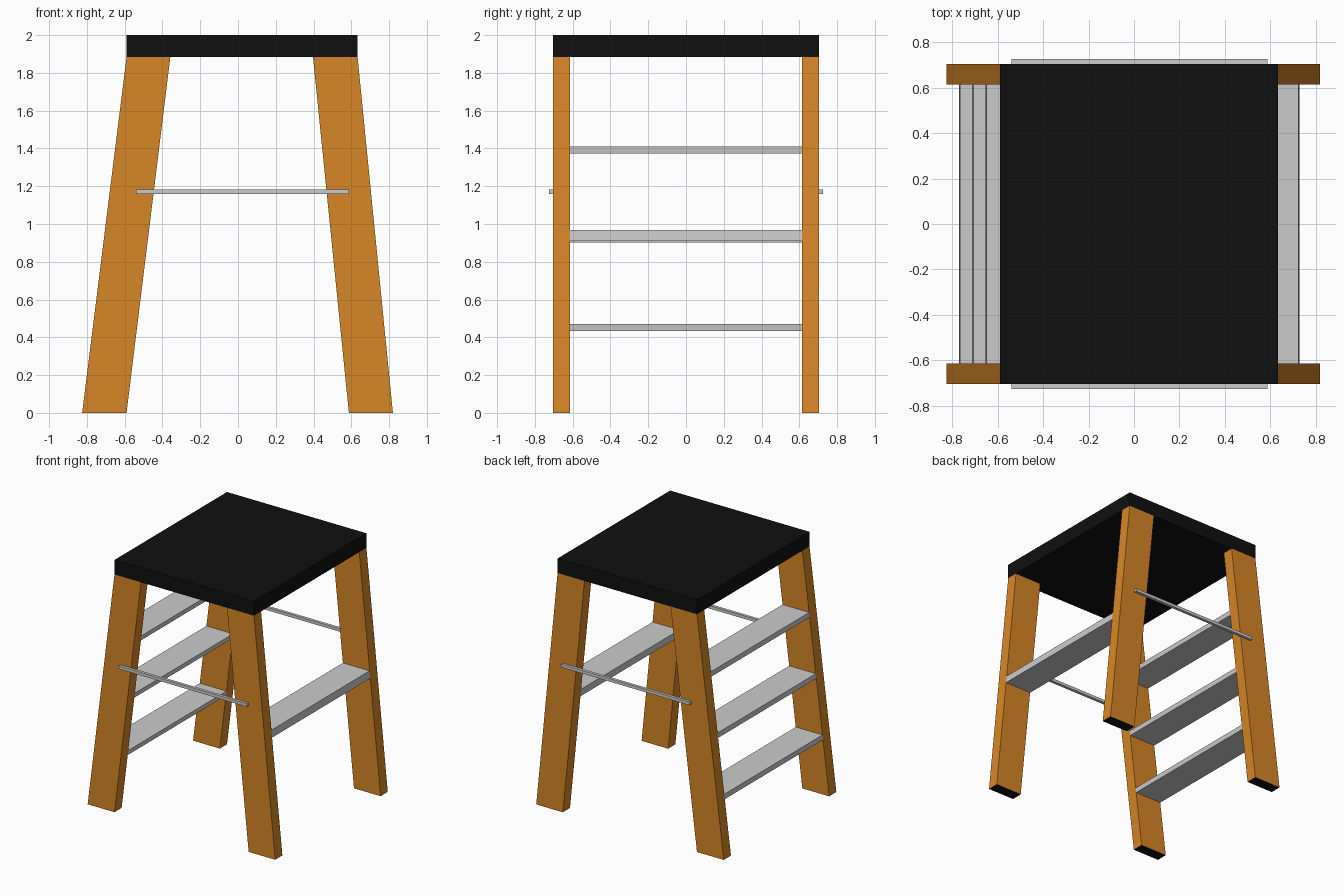
import bpy, bmesh

if "Cube" in bpy.data.objects:
    bpy.data.objects.remove(bpy.data.objects["Cube"])

H = 1.885          # underside of the platform
Y_IN, Y_OUT = 0.615, 0.705


def material(name, rgb):
    m = bpy.data.materials.new(name)
    m.diffuse_color = (*rgb, 1)
    m.use_nodes = True
    m.node_tree.nodes["Principled BSDF"].inputs["Base Color"].default_value = m.diffuse_color
    return m


wood = material("wood", (0.68, 0.24, 0.02))
black = material("black", (0.005, 0.005, 0.005))


def prism(name, profile, y0, y1, mats=()):
    """Extrude an x-z outline along y."""
    bm = bmesh.new()
    face = bm.faces.new([bm.verts.new((x, y0, z)) for x, z in profile])
    ext = bmesh.ops.extrude_face_region(bm, geom=[face])
    new = [v for v in ext["geom"] if isinstance(v, bmesh.types.BMVert)]
    bmesh.ops.translate(bm, verts=new, vec=(0, y1 - y0, 0))
    bmesh.ops.recalc_face_normals(bm, faces=bm.faces)
    if len(mats) > 1:   # second material covers the ground face
        for f in bm.faces:
            if f.calc_center_median().z < 1e-4:
                f.material_index = 1
    me = bpy.data.meshes.new(name)
    bm.to_mesh(me)
    bm.free()
    for m in mats:
        me.materials.append(m)
    ob = bpy.data.objects.new(name, me)
    bpy.context.collection.objects.link(ob)
    return ob


def slice_of(side, z0, z1):
    """Part of a leaning leg's outline between two heights."""
    (b0, b1), (t0, t1) = side
    at = lambda b, t, z: b + (t - b) * z / H
    return [(at(b0, t0, z0), z0), (at(b1, t1, z0), z0),
            (at(b1, t1, z1), z1), (at(b0, t0, z1), z1)]


def box(x0, x1, z0, z1):
    return [(x0, z0), (x1, z0), (x1, z1), (x0, z1)]


# x ranges at the floor and at the platform
LEFT = ((-0.825, -0.59), (-0.59, -0.358))
RIGHT = ((0.587, 0.82), (0.397, 0.633))

# Platform
prism("platform", box(-0.59, 0.633, H, 2.0), -Y_OUT, Y_OUT, [black])

# Legs with black feet, and side brace bars
for end, s in (("front", -1), ("back", 1)):
    for name, side in (("left", LEFT), ("right", RIGHT)):
        prism(f"{end}_{name}_leg", slice_of(side, 0, H), s * Y_IN, s * Y_OUT, [wood, black])
    prism(f"{end}_brace_bar", box(-0.54, 0.587, 1.158, 1.182), s * 0.703, s * 0.726)

# Three climbing steps on the left, one rung board on the right
for i in range(3):
    z = 0.433 + 0.47 * i
    prism(f"step_{i + 1}", slice_of(LEFT, z, z + 0.038), -Y_IN, Y_IN)
prism("rear_crossboard", slice_of(RIGHT, 0.91, 0.968), -Y_IN, Y_IN)
